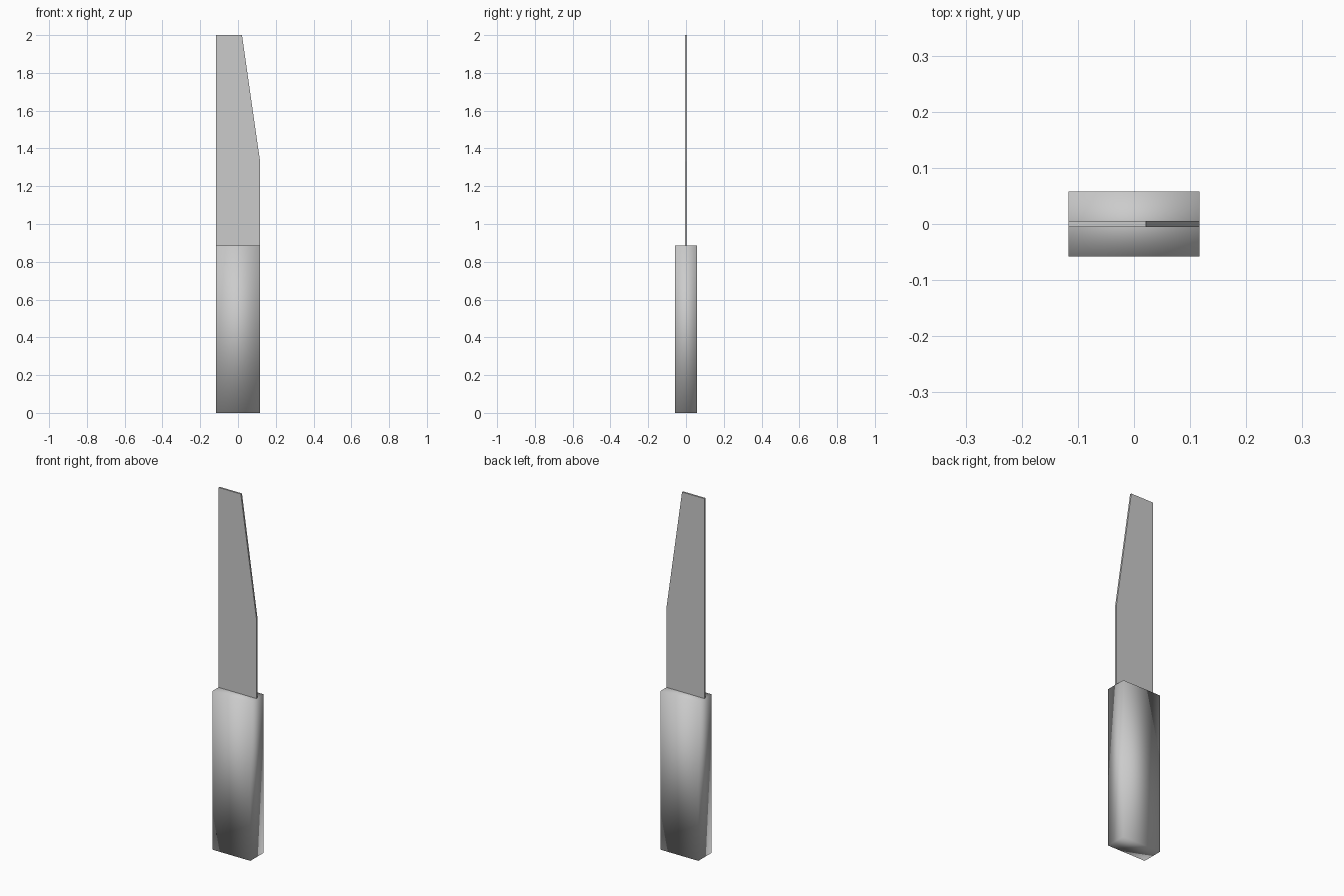
import bpy, bmesh

if "Cube" in bpy.data.objects:
    bpy.data.objects.remove(bpy.data.objects["Cube"])

HALF_W = 0.117      # half width shared by handle and blade
HALF_D = 0.058      # half depth of the handle
HANDLE_H = 0.885
BLADE_T = 0.005     # half thickness of the blade


def prism(name, profile, half_depth, smooth=False):
    """Extrude an x-z outline symmetrically along y."""
    bm = bmesh.new()
    face = bm.faces.new([bm.verts.new((x, -half_depth, z)) for x, z in profile])
    ext = bmesh.ops.extrude_face_region(bm, geom=[face], use_keep_orig=True)
    verts = [g for g in ext["geom"] if isinstance(g, bmesh.types.BMVert)]
    bmesh.ops.translate(bm, vec=(0, 2 * half_depth, 0), verts=verts)
    bmesh.ops.recalc_face_normals(bm, faces=bm.faces[:])
    for f in bm.faces:
        f.smooth = smooth
    mesh = bpy.data.meshes.new(name)
    bm.to_mesh(mesh)
    bm.free()
    obj = bpy.data.objects.new(name, mesh)
    bpy.context.collection.objects.link(obj)
    return obj


# Handle: plain block with softened shading
prism("handle", [(-HALF_W, 0), (HALF_W, 0),
                 (HALF_W, HANDLE_H), (-HALF_W, HANDLE_H)], HALF_D, smooth=True)

# Blade: thin flat plate with a slanted tip
prism("blade", [(-HALF_W, HANDLE_H), (HALF_W, HANDLE_H), (HALF_W, 1.33),
                (0.021, 2.0), (-HALF_W, 2.0)], BLADE_T)
